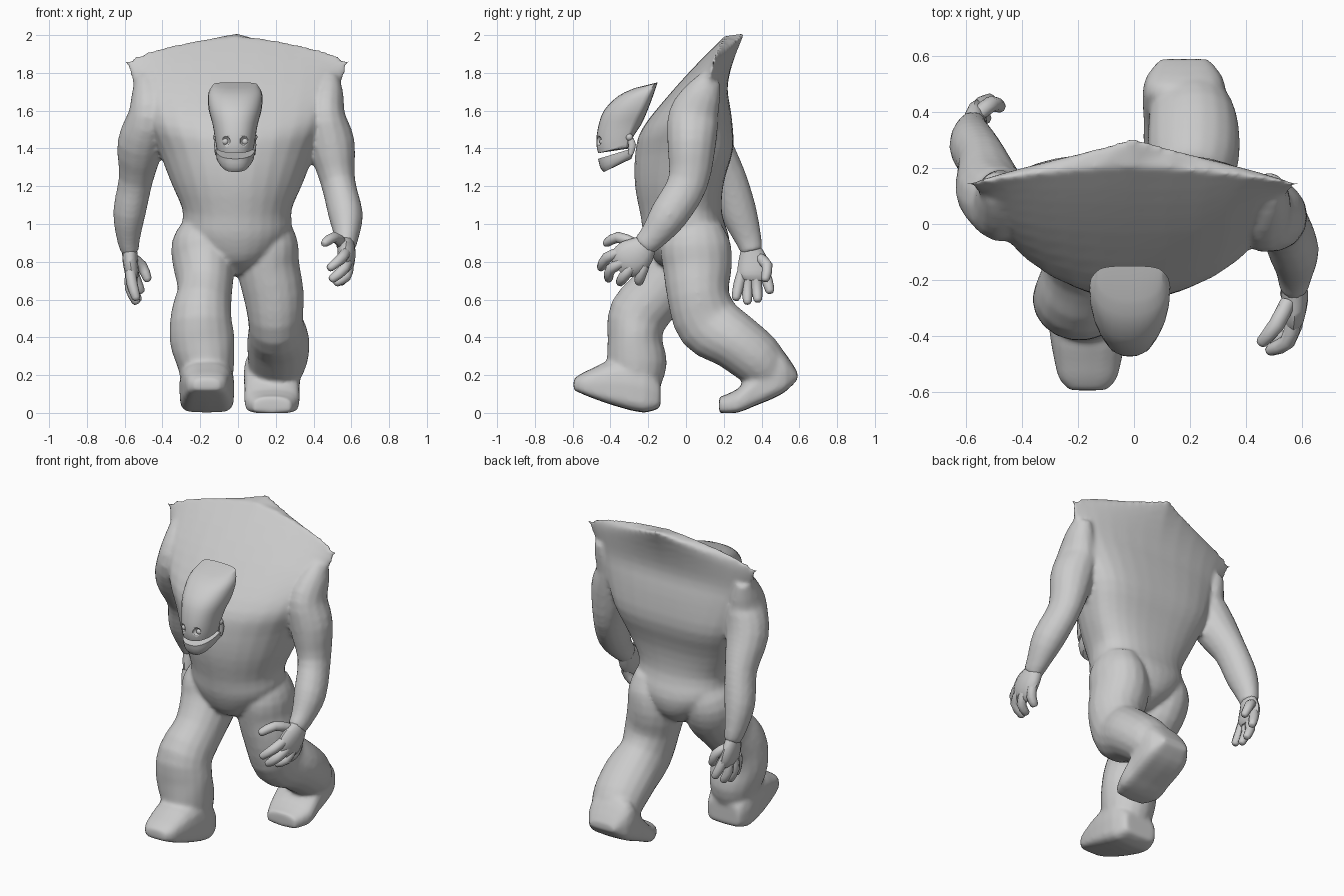
import bpy, bmesh, math
from mathutils import Vector

grey = bpy.data.materials.new("stone grey")
grey.diffuse_color = (0.6, 0.6, 0.6, 1)


def finish(name, bm, angle=50):
    """Turn a bmesh into a named, smooth shaded object."""
    bmesh.ops.recalc_face_normals(bm, faces=bm.faces)
    mesh = bpy.data.meshes.new(name)
    bm.to_mesh(mesh)
    bm.free()
    mesh.materials.append(grey)
    ob = bpy.data.objects.new(name, mesh)
    bpy.context.collection.objects.link(ob)
    bpy.ops.object.select_all(action='DESELECT')
    ob.select_set(True)
    bpy.context.view_layer.objects.active = ob
    bpy.ops.object.shade_smooth_by_angle(angle=math.radians(angle))
    return ob


def spline(rows, steps):
    """Smooth (Catmull-Rom) interpolation between rows of numbers."""
    out = []
    for i in range(len(rows) - 1):
        p0, p1, p2, p3 = (rows[max(0, min(len(rows) - 1, i + k))] for k in (-1, 0, 1, 2))
        for s in range(steps):
            t = s / steps
            out.append([0.5 * (2 * b + (c - a) * t + (2 * a - 5 * b + 4 * c - d) * t * t
                               + (3 * b - a - 3 * c + d) * t ** 3)
                        for a, b, c, d in zip(p0, p1, p2, p3)])
    return out + [list(rows[-1])]


def loft(name, rings, angle=50):
    """Skin closed rings of equal length, with both ends capped."""
    bm = bmesh.new()
    vs = [[bm.verts.new(p) for p in r] for r in rings]
    n = len(vs[0])
    for a, b in zip(vs, vs[1:]):
        for i in range(n):
            bm.faces.new((a[i], a[(i + 1) % n], b[(i + 1) % n], b[i]))
    for ring in (vs[0], vs[-1]):  # caps as strips across the ring
        for i in range(n // 2):
            q = [ring[i], ring[i + 1], ring[(n - i - 1) % n], ring[(n - i) % n]]
            bm.faces.new(list(dict.fromkeys(q)))
    return finish(name, bm, angle)


def limb(name, rows, sides=14, steps=3):
    """Tube through rows of x, y, z, half width sideways, half depth."""
    rows = spline(rows, steps)
    pts = [Vector(r[:3]) for r in rows]
    rings = []
    for i, r in enumerate(rows):
        t = (pts[min(i + 1, len(pts) - 1)] - pts[max(i - 1, 0)]).normalized()
        u = Vector((1, 0, 0))
        u = (u - t * t.dot(u)).normalized()
        v = t.cross(u)
        rings.append([pts[i] + u * r[3] * math.cos(a) + v * r[4] * math.sin(a)
                      for a in (2 * math.pi * k / sides for k in range(sides))])
    return loft(name, rings)


def bowl(name, cx, rows, sides=28, steps=3, angle=50):
    """Tilted rings from rows: half width, side y z, front y z, back y z, front and back roundness."""
    rings = []
    for w, ys, zs, yf, zf, yb, zb, kf, kb in spline(rows, steps):
        ring = []
        for i in range(sides):
            a = 2 * math.pi * i / sides
            c, s = math.cos(a), math.sin(a)
            y, z, k = (yf, zf, kf) if s < 0 else (yb, zb, kb)
            h = max(0, 1 - abs(c) ** k) ** (1 / k)
            ring.append(Vector((cx + w * c, ys + (y - ys) * h, zs + (z - zs) * h)))
        rings.append(ring)
    return loft(name, rings, angle)


def foot(name, cx, rows):
    """Rounded box sections along y: y, bottom, top, half width."""
    rings = []
    for y, zb, zt, w in spline(rows, 2):
        ring = []
        for i in range(16):
            a = 2 * math.pi * i / 16
            c, s = math.cos(a), math.sin(a)
            e = 0.4 if s < 0 else 0.8
            ring.append(Vector((cx + w * math.copysign(abs(c) ** e, c), y,
                                (zb + zt) / 2 + (zt - zb) / 2 * math.copysign(abs(s) ** e, s))))
        rings.append(ring)
    return loft(name, rings)


def ball(name, loc, r, seg=12):
    bm = bmesh.new()
    bmesh.ops.create_uvsphere(bm, u_segments=seg, v_segments=8, radius=r)
    bmesh.ops.translate(bm, verts=bm.verts, vec=loc)
    return finish(name, bm)


# torso: crotch, belly, chest, then the swept ridge over the shoulders
body = [bowl("torso", -.005, [
    (.05, .03, .73, -.05, .74, .10, .72, 2, 2),
    (.20, .03, .86, -.16, .80, .20, .80, 2, 2),
    (.285, .02, .98, -.22, .92, .23, .92, 2, 2.2),
    (.29, .02, 1.08, -.24, 1.04, .19, 1.06, 2, 2.3),
    (.35, .04, 1.22, -.27, 1.20, .20, 1.22, 2, 2.6),
    (.42, .07, 1.40, -.27, 1.36, .25, 1.40, 2, 3),
    (.49, .08, 1.56, -.235, 1.50, .24, 1.58, 2.1, 2.6),
    (.535, .10, 1.68, -.085, 1.69, .22, 1.72, 2.3, 2.2),
    (.565, .13, 1.78, .07, 1.86, .25, 1.86, 2, 1.5),
    (.615, .14, 1.86, .205, 1.995, .31, 2.01, 1.35, .95)])]

# arms: one swings forward, the other back
body.append(limb("right_arm", [
    (.49, .13, 1.77, .05, .06), (.48, .09, 1.69, .08, .10), (.465, .04, 1.57, .105, .135),
    (.495, .03, 1.42, .125, .13), (.53, .01, 1.22, .092, .108), (.57, -.09, 1.05, .092, .102),
    (.575, -.17, .94, .067, .077), (.57, -.23, .88, .052, .062)]))
body.append(limb("left_arm", [
    (-.50, .13, 1.77, .05, .06), (-.485, .10, 1.69, .08, .10), (-.475, .07, 1.57, .11, .135),
    (-.515, .12, 1.42, .125, .125), (-.54, .22, 1.24, .092, .102), (-.575, .28, 1.06, .087, .097),
    (-.58, .33, .92, .062, .072), (-.57, .35, .85, .047, .057)]))

# legs in mid stride
body.append(limb("left_leg", [
    (-.17, .03, 1.00, .11, .14), (-.19, .01, .90, .16, .18), (-.18, -.03, .79, .165, .18),
    (-.175, -.14, .65, .145, .155), (-.195, -.25, .52, .16, .16), (-.19, -.27, .39, .172, .146),
    (-.17, -.26, .26, .152, .16), (-.165, -.27, .14, .13, .13)], 18))
body.append(limb("right_leg", [
    (.17, .05, 1.00, .11, .14), (.17, .05, .90, .15, .185), (.16, .06, .78, .165, .185),
    (.19, .065, .62, .16, .165), (.20, .12, .475, .145, .175), (.213, .25, .385, .165, .155),
    (.21, .37, .29, .16, .145), (.19, .44, .21, .14, .125)], 18))
body.append(foot("left_foot", -.165, [
    (-.135, .03, .17, .11), (-.22, .0, .28, .145), (-.37, .035, .29, .14),
    (-.50, .08, .235, .118), (-.56, .105, .205, .10), (-.595, .12, .18, .065)]))
body.append(foot("right_foot", .18, [
    (.175, .0, .085, .10), (.27, .0, .125, .145), (.36, .035, .23, .145),
    (.46, .075, .36, .15), (.53, .115, .31, .135), (.59, .175, .215, .085)]))

# fuse torso, arms, legs and feet into one soft skin
for ob in body:
    ob.select_set(True)
bpy.context.view_layer.objects.active = body[0]
bpy.ops.object.join()
skin = body[0]
skin.name = "body"
remesh = skin.modifiers.new("fuse", 'REMESH')
remesh.mode = 'VOXEL'
remesh.voxel_size = 0.012
remesh.use_smooth_shade = True
soften = skin.modifiers.new("soften", 'SMOOTH')
soften.factor = 0.5
soften.iterations = 8

# hands
limb("right_palm", [(.57, -.20, .90, .045, .055), (.575, -.26, .84, .048, .095),
                    (.57, -.32, .80, .042, .095), (.56, -.36, .77, .025, .06)], 12)
limb("left_palm", [(-.575, .34, .88, .04, .05), (-.57, .355, .80, .04, .08),
                   (-.56, .36, .73, .035, .085), (-.555, .36, .70, .02, .06)], 12)
fingers = {
    "right_finger": [((.57, -.35, .85), (.55, -.42, .82), (.49, -.45, .77)),
                     ((.58, -.33, .80), (.56, -.40, .76), (.50, -.41, .71)),
                     ((.585, -.29, .77), (.57, -.33, .72), (.52, -.35, .69)),
                     ((.58, -.22, .78), (.57, -.24, .73), (.54, -.25, .69)),
                     ((.55, -.28, .90), (.51, -.36, .93), (.46, -.42, .90))],
    "left_finger": [((-.56, .41, .76), (-.54, .43, .70), (-.515, .445, .645)),
                    ((-.56, .37, .73), (-.56, .375, .66), (-.53, .38, .60)),
                    ((-.57, .33, .73), (-.57, .325, .66), (-.54, .325, .59)),
                    ((-.57, .30, .75), (-.56, .28, .68), (-.54, .265, .61)),
                    ((-.56, .39, .82), (-.51, .43, .78), (-.48, .42, .71))]}
for name, paths in fingers.items():
    for i, (a, b, c) in enumerate(paths):
        tip = Vector(c) + (Vector(c) - Vector(b)) * .2
        limb(f"{name}_{i + 1}", [(*a, .028, .028), (*b, .029, .029), (*c, .023, .023),
                                 (*tip, .01, .01)], 8, 2)

# head: a tall domed mask swept back to a crest, and a separate lower jaw
hx = -.015
mask = bowl("mask", hx, [
    (.10, -.32, 1.41, -.465, 1.375, -.30, 1.40, 2.3, 2),
    (.108, -.31, 1.46, -.474, 1.42, -.28, 1.46, 2.3, 2),
    (.12, -.29, 1.53, -.468, 1.50, -.235, 1.53, 2.3, 2.2),
    (.141, -.25, 1.61, -.435, 1.60, -.20, 1.61, 2.3, 2.5),
    (.143, -.215, 1.69, -.355, 1.68, -.17, 1.69, 2.3, 3),
    (.118, -.18, 1.735, -.27, 1.72, -.15, 1.75, 2.3, 3)])
bowl("jaw", hx, [
    (.08, -.32, 1.335, -.435, 1.275, -.29, 1.345, 2.4, 3),
    (.10, -.29, 1.36, -.455, 1.30, -.28, 1.37, 2.4, 3),
    (.105, -.285, 1.40, -.465, 1.345, -.275, 1.40, 2.4, 3)], steps=2)

# eye sockets, eyes and jaw hinges
for side in (-1, 1):
    ex = hx + side * .052
    cutter = ball("eye_cutter", (ex, -.468, 1.44), .026)
    cutter.hide_render = True
    cutter.hide_set(True)
    cut = mask.modifiers.new("socket", 'BOOLEAN')
    cut.object = cutter
    cut.solver = 'EXACT'
    ball("eye", (ex, -.44, 1.436), .018)
    ball("jaw_hinge", (hx + side * .098, -.30, 1.46), .02)
    limb("jaw_strap", [(hx + side * .095, -.30, 1.46, .012, .015),
                       (hx + side * .10, -.285, 1.42, .012, .02),
                       (hx + side * .095, -.295, 1.37, .012, .015)], 8, 2)
